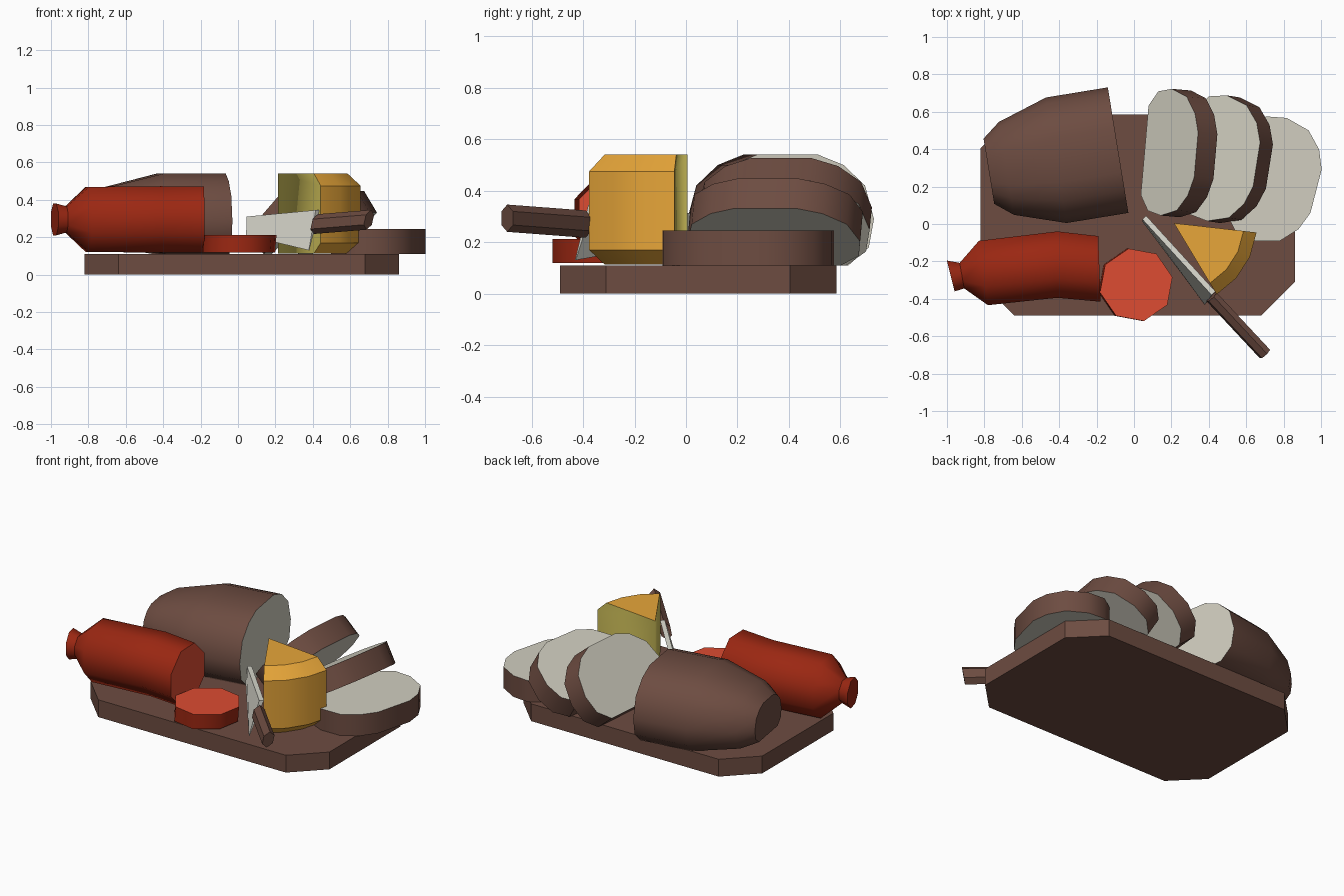
import bpy, bmesh, math
from mathutils import Vector

if "Cube" in bpy.data.objects:
    bpy.data.objects.remove(bpy.data.objects["Cube"])


def mat(name, r, g, b):
    m = bpy.data.materials.new(name)
    lin = [(c / 255 / 12.92 if c < 10 else ((c / 255 + 0.055) / 1.055) ** 2.4) for c in (r, g, b)]
    m.diffuse_color = (*lin, 1)
    m.use_nodes = True
    m.node_tree.nodes["Principled BSDF"].inputs["Base Color"].default_value = m.diffuse_color
    return m


BROWN = mat("brown", 109, 76, 65)
CRUMB = mat("crumb", 209, 206, 192)
SKIN = mat("sausage skin", 155, 39, 18)
MEAT = mat("sausage meat", 221, 76, 50)
RIND = mat("cheese rind", 234, 168, 58)
CHEESE = mat("cheese inside", 207, 192, 90)
STEEL = mat("steel", 220, 219, 208)


def loft(name, rings, side, first=None, last=None, smooth=0):
    """Skin a list of point rings, capping both ends."""
    bm = bmesh.new()
    mats = [side, first or side, last or side]
    vs = [[bm.verts.new(p) for p in ring] for ring in rings]
    n = len(vs[0])
    for a, b in zip(vs, vs[1:]):
        for i in range(n):
            bm.faces.new((a[i], a[(i + 1) % n], b[(i + 1) % n], b[i]))
    bm.faces.new(vs[0]).material_index = 1
    bm.faces.new(vs[-1]).material_index = 2
    bmesh.ops.recalc_face_normals(bm, faces=bm.faces)
    me = bpy.data.meshes.new(name)
    bm.to_mesh(me)
    bm.free()
    for m in mats:
        me.materials.append(m)
    ob = bpy.data.objects.new(name, me)
    bpy.context.collection.objects.link(ob)
    if smooth:
        bpy.ops.object.select_all(action='DESELECT')
        ob.select_set(True)
        bpy.context.view_layer.objects.active = ob
        bpy.ops.object.shade_smooth_by_angle(angle=math.radians(smooth))
    return ob


# cutting board with clipped corners
x0, x1, y0, y1, c = -0.82, 0.86, -0.49, 0.585, 0.18
plan = [(x0 + c, y0), (x1 - c, y0), (x1, y0 + c), (x1, y1 - c),
        (x1 - c, y1), (x0 + c, y1), (x0, y1 - c), (x0, y0 + c)]
loft("cutting_board", [[(x, y, z) for x, y in plan] for z in (0, 0.11)], BROWN)
TOP = 0.11

# bread cross-section: (sideways, height)
half = [(0.24, 0), (0.32, 0.07), (0.34, 0.18), (0.305, 0.31), (0.22, 0.39), (0.12, 0.43)]
section = half + [(-l, h) for l, h in reversed(half)]

# loaf, tapering to the uncut end
ang = math.radians(9.3)
u = Vector((math.cos(ang), math.sin(ang), 0))
v = Vector((-u.y, u.x, 0))
base = Vector((-0.085, 0.395, TOP))
rings = []
for d, s in ((0, 1), (-0.335, 1), (-0.605, 0.74), (-0.70, 0.52)):
    rings.append([base + u * d + v * (l * s) + Vector((0, 0, 0.17 + (h - 0.17) * s))
                  for l, h in section])
loft("bread_loaf", rings, BROWN, first=CRUMB, smooth=50)

# fallen slices: base point, heading, tilt
for i, (bx, by, head, tilt) in enumerate(((0.16, 0.385, -5, 50), (0.36, 0.365, -9, 31),
                                          (0.557, 0.283, -14.5, 0))):
    head, tilt = math.radians(head), math.radians(tilt)
    a = Vector((math.cos(head), math.sin(head), 0))
    side = Vector((-a.y, a.x, 0))
    up = Vector((0, 0, 1))
    rise = a * math.cos(tilt) + up * math.sin(tilt)
    nrm = up * math.cos(tilt) - a * math.sin(tilt)
    rings = [[Vector((bx, by, TOP)) + side * l + rise * h + nrm * t for l, h in section]
             for t in (0, 0.135)]
    loft(f"bread_slice_{i + 1}", rings, BROWN, CRUMB, CRUMB, smooth=40)

# sausage: slightly bent body, pinched neck and tied tip
path = [(-0.185, -0.24, 0.19, 2), (-0.41, -0.217, 0.192, 0), (-0.805, -0.262, 0.188, 8),
        (-0.92, -0.276, 0.075, 10), (-0.98, -0.278, 0.092, 14)]
rings = []
for x, y, r, turn in path:
    t = math.radians(turn)
    w = Vector((-math.sin(t), math.cos(t), 0))
    ring = []
    for k in range(8):
        q = math.radians(22.5 + 45 * k)
        ring.append(Vector((x, y, 0.295)) + w * (r * math.cos(q)) + Vector((0, 0, r * math.sin(q))))
    rings.append(ring)
loft("sausage", rings, SKIN, first=MEAT, smooth=50)

# sausage slice lying flat
rings = [[(cx + 0.198 * math.cos(math.radians(12 + 45 * k)),
           -0.325 + 0.198 * math.sin(math.radians(12 + 45 * k)), z) for k in range(8)]
         for cx, z in ((0.005, 0.118), (0.012, 0.212))]
loft("sausage_slice", rings, SKIN, MEAT, MEAT, smooth=50)

# cheese wedge: profile swept round the point
profile = [(0.0, 0.113), (0.375, 0.113), (0.445, 0.17), (0.445, 0.475), (0.375, 0.54), (0.0, 0.54)]
rings = []
for k in range(4):
    q = math.radians(-6.5 - 52.5 * k / 3)
    rings.append([(0.213 + r * math.cos(q), 0.005 + r * math.sin(q), z) for r, z in profile])
wedge = loft("cheese_wedge", rings, RIND, CHEESE, CHEESE, smooth=30)
bm = bmesh.new()
bm.from_mesh(wedge.data)
bmesh.ops.remove_doubles(bm, verts=bm.verts, dist=1e-4)
bmesh.ops.dissolve_degenerate(bm, edges=bm.edges, dist=1e-4)
bmesh.ops.recalc_face_normals(bm, faces=bm.faces)
bm.to_mesh(wedge.data)
bm.free()

# knife blade leaning on the cheese: thick spine, thin edge
thick = Vector((0.69, 0.72, 0))
tip, heel = [], []
for ring, spine, edge in ((tip, (0.055, 0.035, 0.31), (0.045, 0.015, 0.21)),
                          (heel, (0.425, -0.37, 0.345), (0.38, -0.43, 0.13))):
    for p, w in ((spine, 0.014), (edge, 0.002)):
        ring.append((Vector(p) + thick * w, Vector(p) - thick * w))
rings = [[r[0][0], r[0][1], r[1][1], r[1][0]] for r in (tip, heel)]
loft("knife_blade", rings, STEEL)

# knife handle: flattened six-sided bar
rings = []
for p in ((0.415, -0.39, 0.27), (0.70, -0.695, 0.293)):
    ring = []
    for k in range(6):
        q = math.radians(60 * k)
        ring.append(Vector(p) + thick * (0.036 * math.sin(q))
                    + Vector((0.012, 0.0, 0.053)) * math.cos(q))
    rings.append(ring)
loft("knife_handle", rings, BROWN, smooth=40)
